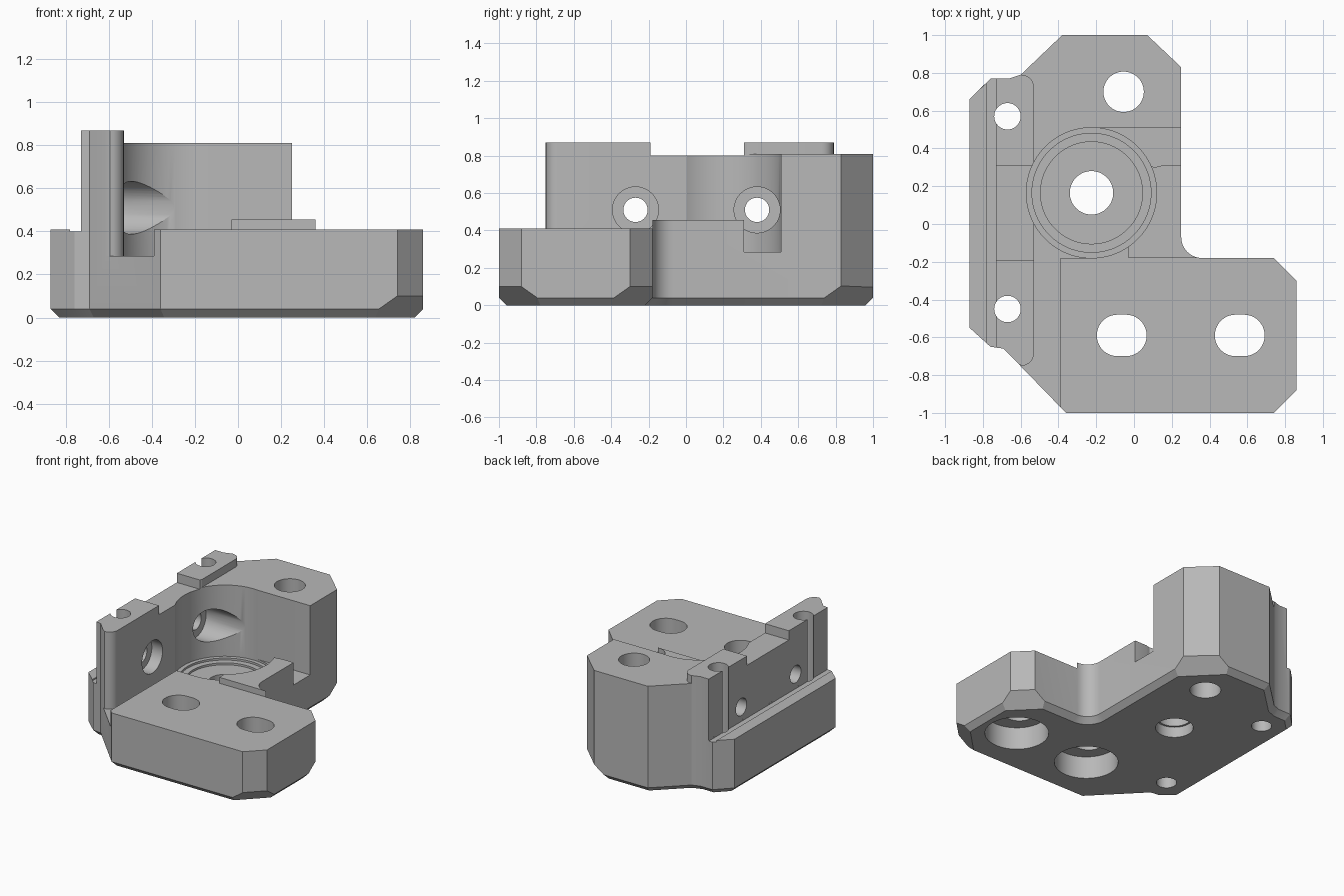
import bpy, bmesh, math
from mathutils import Vector, Matrix

cube = bpy.data.objects.get("Cube")
if cube:
    bpy.data.objects.remove(cube, do_unlink=True)

grey = bpy.data.materials.new("grey plastic")
grey.use_nodes = True
grey.diffuse_color = (0.48, 0.48, 0.48, 1)
grey.node_tree.nodes["Principled BSDF"].inputs["Base Color"].default_value = grey.diffuse_color

TOP = 2.0


def to_object(name, bm):
    bmesh.ops.recalc_face_normals(bm, faces=bm.faces)
    mesh = bpy.data.meshes.new(name)
    bm.to_mesh(mesh)
    bm.free()
    mesh.materials.append(grey)
    obj = bpy.data.objects.new(name, mesh)
    bpy.context.collection.objects.link(obj)
    return obj


def prism(name, points, z0, z1, chamfer=0):
    """Extrude a plan outline, optionally with a chamfered bottom."""
    bm = bmesh.new()
    low = bm.faces.new([bm.verts.new((x, y, z0 + chamfer)) for x, y in points])
    ext = bmesh.ops.extrude_face_region(bm, geom=[low], use_keep_orig=True)
    for v in ext["geom"]:
        if isinstance(v, bmesh.types.BMVert):
            v.co.z = z1
    bmesh.ops.recalc_face_normals(bm, faces=bm.faces)
    if chamfer:
        bmesh.ops.inset_region(bm, faces=[low], thickness=chamfer, use_even_offset=True)
        for v in low.verts:
            v.co.z = z0
    return to_object(name, bm)


def rect(x0, x1, y0, y1):
    return [(x0, y0), (x1, y0), (x1, y1), (x0, y1)]


def arc(cx, cy, r, a0, a1, n):
    return [(cx + r * math.cos(math.radians(a0 + (a1 - a0) * i / n)),
             cy + r * math.sin(math.radians(a0 + (a1 - a0) * i / n))) for i in range(n + 1)]


def circle(cx, cy, r, n=64):
    return arc(cx, cy, r, 0, 360, n)[:-1]


# Full-height block on the plan outline, with chamfered underside
outline = [(-0.38, 1), (-0.6, 0.79), (-0.66, 0.77), (-0.76, 0.77), (-0.87, 0.66),
           (-0.87, -0.55), (-0.76, -0.65), (-0.69, -0.66), (-0.36, -1),
           (0.74, -1), (0.86, -0.88), (0.86, -0.3), (0.74, -0.18)]
outline += arc(0.36, -0.07, 0.11, 270, 180, 10)
outline += [(0.25, 0.83), (0.07, 1)]
body = prism("mount_body", outline, 0, 0.87, 0.04)


def cut(cutter):
    mod = body.modifiers.new("cut", "BOOLEAN")
    mod.operation = "DIFFERENCE"
    mod.solver = "EXACT"
    mod.object = cutter
    bpy.context.view_layer.objects.active = body
    bpy.ops.object.modifier_apply(modifier=mod.name)
    bpy.data.objects.remove(cutter, do_unlink=True)


def cut_plan(points, z0, z1=TOP):
    cut(prism("cutter", points, z0, z1))


def cut_along_x(y, z, r, x0, x1):
    bm = bmesh.new()
    place = Matrix.Translation(((x0 + x1) / 2, y, z)) @ Matrix.Rotation(math.pi / 2, 4, "Y")
    bmesh.ops.create_cone(bm, cap_ends=True, segments=48, radius1=r, radius2=r,
                          depth=x1 - x0, matrix=place)
    cut(to_object("cutter", bm))


# Side ledge, its shallow groove, and the lowered middle of the wall
cut_plan(rect(-1.2, -0.73, -1.2, 1.2), 0.41)
cut_plan(rect(-0.78, -0.7301, -1.2, 1.2), 0.4)
cut_plan(rect(-1, -0.45, -0.19, 0.31), 0.8)

# Tower top, stepping down beside the rounded wall end
cut_plan([(-0.53, 0.2), (1, 0.2), (1, 1.3), (-0.66, 1.3), (-0.62, 0.8)]
         + arc(-0.595, 0.725, 0.065, 90, 0, 6), 0.81)

# Open space in front of the tower, front block top and raised tab
bx, by = -0.225, 0.165
cut_plan([(-0.45, -1.2), (1, -1.2), (1, 0.508), (bx, 0.508), (bx, by), (-0.45, by)], 0.455)
cut_plan(rect(-0.45, 1, -1.2, -0.18), 0.41)
cut_plan(rect(bx, -0.03, -0.3, by), 0.41)

# Groove along the wall with the rounded front wall end
cut_plan([(-0.39, -1.2), (-0.39, -0.18), (bx, -0.18), (bx, by), (-0.53, by)]
         + arc(-0.595, -0.685, 0.065, 0, -90, 6) + [(-0.63, -0.73), (-0.9, -1.2)], 0.285)

# Side slot, bearing bore and its seat
cut_plan([(bx, 0.31), (0.08, 0.31), (0.11, 0.3), (0.15, 0.31), (0.5, 0.31),
          (0.5, 0.508), (bx, 0.508)], 0.285)
cut_plan(circle(bx, by, 0.345, 96), 0.27)
cut_plan(circle(bx, by, 0.315, 96), 0.255)
cut_plan(circle(bx, by, 0.27, 96), 0.24)
cut_plan(circle(bx, by, 0.115), -0.5)
cut_plan(circle(bx, by, 0.13), -0.5, 0.08)

# Vertical bolt holes in the tower and wall
cut_plan(circle(-0.055, 0.7, 0.107), -0.5)
for y in (0.57, -0.45):
    cut_plan(circle(-0.67, y, 0.07, 48), -0.5)

# Slotted bolt holes with wide counterbores below
for x in (-0.065, 0.56):
    slot = arc(x + 0.022, -0.59, 0.11, -90, 90, 24) + arc(x - 0.022, -0.59, 0.11, 90, 270, 24)
    cut_plan(slot, -0.5)
    cut_plan(circle(x, -0.59, 0.22), -0.5, 0.17)

# Cross bolts through the wall with head recesses
for y, reach in ((-0.27, -0.45), (0.38, -0.2)):
    cut_along_x(y, 0.51, 0.065, -1, -0.5)
    cut_along_x(y, 0.51, 0.123, -0.62, reach)

# Deeper underside chamfers on the bevelled corners
for x, y, sx, sy in ((0.8, -0.24, 1, 1), (0.8, -0.94, 1, -1), (0.16, 0.915, 1, 1)):
    normal = Vector((sx, sy, -math.sqrt(2))).normalized()
    centre = Vector((x, y, 0.1)) + normal * 0.3
    bm = bmesh.new()
    turn = normal.to_track_quat("Z", "Y").to_matrix().to_4x4()
    bmesh.ops.create_cube(bm, size=0.6, matrix=Matrix.Translation(centre) @ turn)
    cut(to_object("cutter", bm))

# Smooth the bores, keep machined edges sharp
bpy.ops.object.select_all(action="DESELECT")
body.select_set(True)
bpy.context.view_layer.objects.active = body
bpy.ops.object.shade_smooth_by_angle(angle=math.radians(25))
